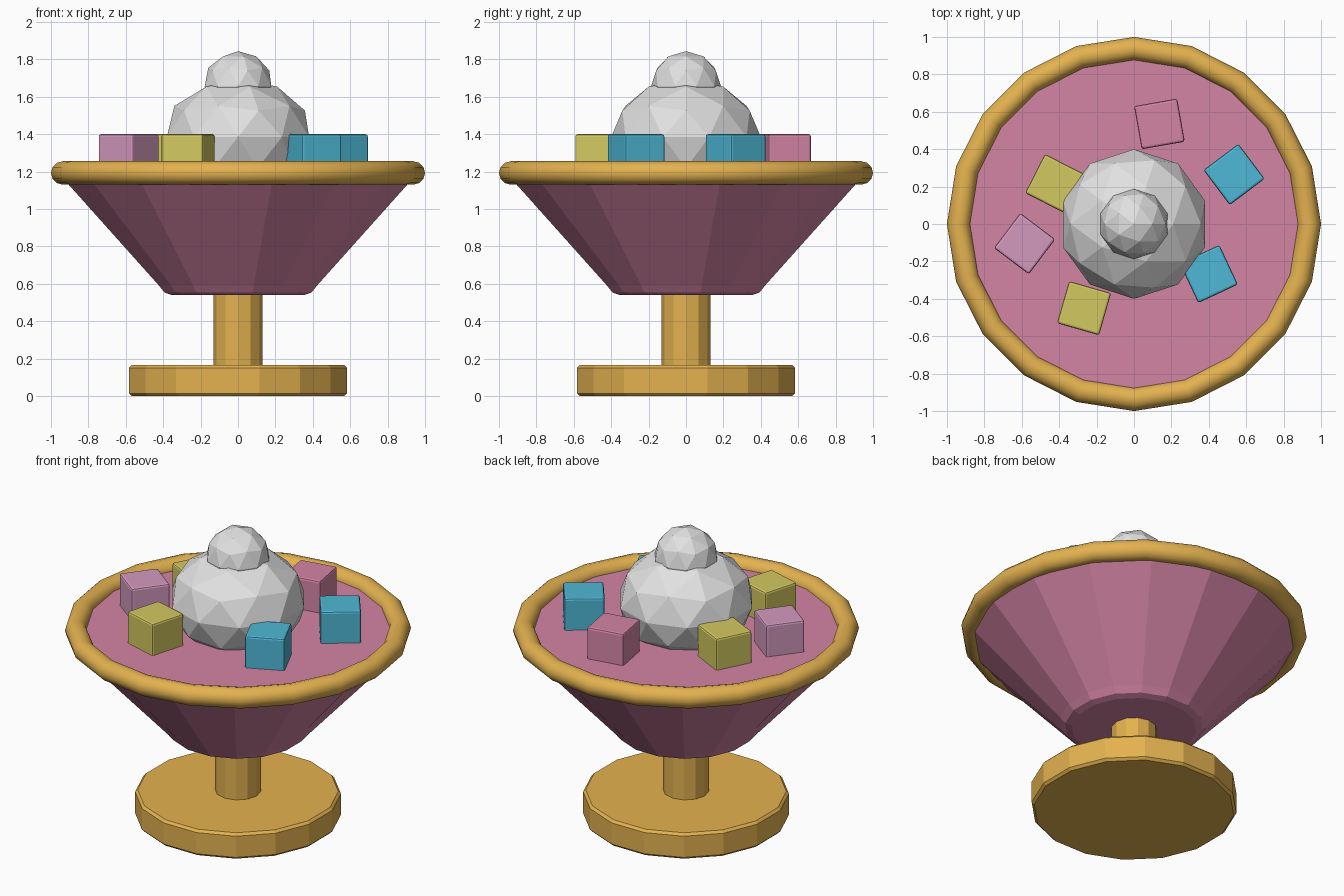
import bpy
import bmesh
from math import pi, sin, cos, radians

if "Cube" in bpy.data.objects:
    bpy.data.objects.remove(bpy.data.objects["Cube"], do_unlink=True)


def material(name, *srgb):
    """One flat colour, given as display values and stored as linear."""
    colour = [((c / 255 + 0.055) / 1.055) ** 2.4 for c in srgb] + [1]
    mat = bpy.data.materials.new(name)
    mat.use_nodes = True
    mat.diffuse_color = colour
    mat.node_tree.nodes["Principled BSDF"].inputs["Base Color"].default_value = colour
    return mat


GOLD = material("gold", 228, 178, 80)
PINK = material("pink", 213, 133, 165)
BLUE = material("blue", 78, 184, 214)
YELLOW = material("yellow", 211, 201, 96)
LILAC = material("lilac", 212, 154, 191)
WHITE = material("white", 225, 225, 225)


def finish(obj, name, mat):
    obj.name = obj.data.name = name
    obj.data.materials.append(mat)
    return obj


def lathe(name, profile, sides, mat, turn=0.0):
    """Closed faceted solid from a (radius, height) profile, bottom to top."""
    bm = bmesh.new()
    angles = [turn + 2 * pi * i / sides for i in range(sides)]
    rings = [[bm.verts.new((r * cos(a), r * sin(a), z)) for a in angles]
             for r, z in profile]
    for low, high in zip(rings, rings[1:]):
        for i in range(sides):
            j = (i + 1) % sides
            bm.faces.new((low[i], low[j], high[j], high[i]))
    bm.faces.new(rings[0][::-1])
    bm.faces.new(rings[-1])
    mesh = bpy.data.meshes.new(name)
    bm.to_mesh(mesh)
    bm.free()
    obj = bpy.data.objects.new(name, mesh)
    bpy.context.collection.objects.link(obj)
    return finish(obj, name, mat)


def scoop(name, radius, height, squash):
    """Low-poly ball of cream."""
    bpy.ops.mesh.primitive_ico_sphere_add(subdivisions=2, radius=radius,
                                          location=(0, 0, height))
    obj = finish(bpy.context.object, name, WHITE)
    obj.scale.z = squash


def sweet(name, x, y, angle, mat, size=0.234):
    """Small cube with softened edges resting in the filling."""
    bpy.ops.mesh.primitive_cube_add(size=size, location=(x, y, 1.4 - size / 2),
                                    rotation=(0, 0, radians(angle)))
    obj = finish(bpy.context.object, name, mat)
    bevel = obj.modifiers.new("soft_edges", "BEVEL")
    bevel.width = 0.012
    bevel.segments = 2


# Foot, stem and bowl
half_step = pi / 16
lathe("foot", [(0.58, 0), (0.595, 0.015), (0.595, 0.15), (0.58, 0.165)],
      16, GOLD, half_step)
lathe("stem", [(0.132, 0.15), (0.132, 0.56)], 12, GOLD)
lathe("bowl", [(0.36, 0.54), (0.40, 0.553), (0.43, 0.59),
               (0.95, 1.16), (0.93, 1.2)], 16, PINK, half_step)

# Rounded rim
bpy.ops.mesh.primitive_torus_add(major_segments=20, minor_segments=12,
                                 major_radius=0.9375, minor_radius=0.0625,
                                 location=(0, 0, 1.193))
finish(bpy.context.object, "rim", GOLD)
bpy.ops.object.shade_smooth_by_angle(angle=radians(40))

# Cream
scoop("large_scoop", 0.4, 1.385, 0.79)
scoop("small_scoop", 0.187, 1.657, 1.0)

# Sweets around the cream
sweet("back_sweet", 0.136, 0.535, 10, PINK)
sweet("back_left_sweet", 0.535, 0.265, 37, BLUE)
sweet("front_left_sweet", 0.40, -0.267, 25, BLUE)
sweet("front_right_sweet", -0.267, -0.45, -16, YELLOW)
sweet("right_sweet", -0.585, -0.105, 53, LILAC)
sweet("back_right_sweet", -0.425, 0.217, -27, YELLOW)
